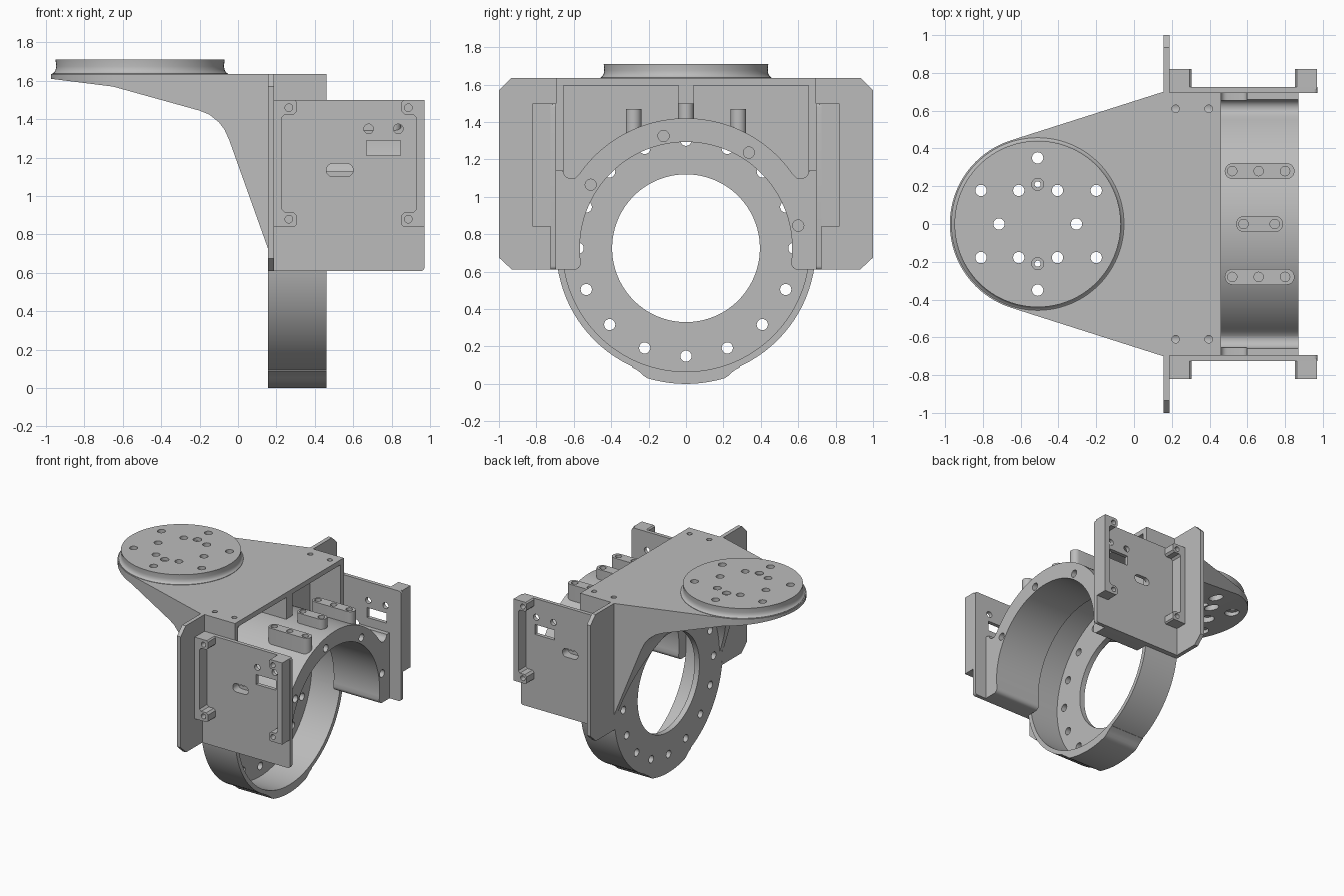
import bpy, bmesh, math
from mathutils import Vector

cube = bpy.data.objects.get("Cube")
if cube:
    bpy.data.objects.remove(cube, do_unlink=True)

grey = bpy.data.materials.new("machined_grey")
grey.use_nodes = True
grey.diffuse_color = (0.5, 0.5, 0.5, 1)
grey.node_tree.nodes["Principled BSDF"].inputs["Base Color"].default_value = (0.5, 0.5, 0.5, 1)

AXIS_Z = 0.725          # height of the bore axis
DISC_X = -0.51          # centre of the round mounting pad
PLACE = {"x": lambda u, v, w: (w, u, v),
         "y": lambda u, v, w: (u, w, v),
         "z": lambda u, v, w: (u, v, w)}


def finish(name, bm):
    bmesh.ops.recalc_face_normals(bm, faces=bm.faces)
    mesh = bpy.data.meshes.new(name)
    bm.to_mesh(mesh)
    bm.free()
    mesh.materials.append(grey)
    obj = bpy.data.objects.new(name, mesh)
    bpy.context.collection.objects.link(obj)
    return obj


def prism(name, axis, pts, a, b):
    """Extrude a 2D outline along an axis from a to b."""
    bm = bmesh.new()
    low = bm.faces.new([bm.verts.new(PLACE[axis](u, v, a)) for u, v in pts])
    ext = bmesh.ops.extrude_face_region(bm, geom=[low])["geom"]
    move = Vector(PLACE[axis](0, 0, b - a))
    bmesh.ops.translate(bm, vec=move, verts=[e for e in ext if isinstance(e, bmesh.types.BMVert)])
    return finish(name, bm)


def arc(cu, cv, r, start, end, n=24):
    return [(cu + r * math.cos(t), cv + r * math.sin(t))
            for t in (math.radians(start + (end - start) * i / n) for i in range(n + 1))]


def rod(name, axis, u, v, r, a, b, n=20):
    return prism(name, axis, arc(u, v, r, 0, 360, n)[:-1], a, b)


def box(name, x, y, z):
    return prism(name, "z", [(x[0], y[0]), (x[1], y[0]), (x[1], y[1]), (x[0], y[1])], *z)


def slot(name, axis, u0, u1, v, r, a, b):
    return prism(name, axis, arc(u1 - r, v, r, -90, 90, 10) + arc(u0 + r, v, r, 90, 270, 10), a, b)


def boolean(obj, tools, op="DIFFERENCE"):
    """Apply each tool to the object, then discard the tools."""
    for tool in tools:
        tool.hide_render = True
        mod = obj.modifiers.new("cut", "BOOLEAN")
        mod.operation, mod.solver, mod.object = op, "EXACT", tool
    deps = bpy.context.evaluated_depsgraph_get()
    mesh = bpy.data.meshes.new_from_object(obj.evaluated_get(deps))
    obj.modifiers.clear()
    obj.data = mesh
    for tool in tools:
        bpy.data.objects.remove(tool, do_unlink=True)
    return obj


def mirrored(pts):
    return pts + [(-u, v) for u, v in reversed(pts)]


# Lower ring with its drilled flange
ring = rod("lower_ring", "x", 0, AXIS_Z, 0.694, 0.156, 0.46, 96)
boolean(ring, [rod("cut", "x", 0, AXIS_Z, 0.66, 0.2, 0.6, 96),
               rod("cut", "x", 0, AXIS_Z, 0.395, 0, 0.6, 96)]
        + [rod("cut", "x", u, v, 0.03, 0, 0.6) for u, v in arc(0, AXIS_Z, 0.577, 0, 360, 16)[:-1]])

# Pad under the ring, blended into it at both ends
blend = arc(0, AXIS_Z, 0.725, -90, -73.5, 10) + [(0.225, 0.042), (0.242, 0.058), (0.262, 0.073), (0.29, 0.089)]
prism("bottom_pad", "x", [(-u, v) for u, v in reversed(blend[1:])] + blend
      + arc(0, AXIS_Z, 0.675, -66, -114), 0.156, 0.46)

# Upper half shell with a wider chamber behind it and blind holes in its end face
side = [(0.7, 0.61), (0.7, 1.14), (0.658, 1.14)] + arc(0.612, 1.143, 0.046, -10, -115, 10)
outer = side + arc(0, AXIS_Z, 0.695, 35, 145, 48) + [(-u, v) for u, v in reversed(side)]
foot = arc(0.598, 0.645, 0.035, 180, 270, 6)[1:]
inner = [(-u, v) for u, v in reversed(foot)] + arc(0, AXIS_Z, 0.568, 188, -8, 64) + foot
shell = prism("upper_shell", "x", outer + inner, 0.195, 0.87)
boolean(shell, [rod("cut", "x", 0, AXIS_Z, 0.66, 0.1, 0.46, 96)]
        + [rod("cut", "x", *arc(0, AXIS_Z, 0.612, t, t, 1)[0], 0.03, 0.8, 0.95)
           for t in (11.4, 56.7, 101.3, 146.3)]
        + [slot("cut", "y", 0.46, 0.6, 1.135, 0.034, s * 0.655, s * 0.8) for s in (-1, 1)])

# Bosses along the top of the shell
for name, y, x0, x1, top, holes in (
        ("front_boss", -0.28, 0.48, 0.85, 1.47, (0.52, 0.66, 0.8)),
        ("middle_boss", 0, 0.54, 0.79, 1.5, (0.58, 0.745)),
        ("back_boss", 0.28, 0.48, 0.85, 1.47, (0.52, 0.66, 0.8))):
    boss = slot(name, "z", x0, x1, y, 0.042, 1.32, top)
    boolean(boss, [rod("cut", "z", x, y, 0.025, top - 0.07, 1.6) for x in holes])

# Wing plate with chamfered corners, open around the bore
wing = prism("wing_plate", "x", mirrored(
    [(0.93, 0.61), (1, 0.675), (1, 1.57), (0.935, 1.635)]), 0.155, 0.187)
boolean(wing, [rod("cut", "x", 0, AXIS_Z, 0.685, 0, 0.5, 96)])

# Hollow box between the wing plate and the shell
roof = box("box_roof", (0.16, 0.46), (-0.695, 0.695), (1.595, 1.635))
boolean(roof, [rod("cut", "z", x, y, 0.02, 1.5, 1.7) for x in (0.22, 0.395) for y in (-0.61, 0.61)])
box("centre_rib", (0.16, 0.46), (-0.04, 0.04), (1.39, 1.6))
for s, name in ((-1, "front"), (1, "back")):
    box(name + "_box_wall", (0.16, 0.46), sorted((s * 0.655, s * 0.695)), (1.0, 1.6))

# Cantilever arm: plan outline crossed with the side profile
edge = [(0.165, 0.703)] + arc(DISC_X, 0, 0.465, 107.5, 252.5, 48) + [(0.165, -0.703)]
arm = prism("arm", "z", edge, 0.6, 1.635)
profile = [(-1.1, 1.7), (-1.1, 1.59), (-0.97, 1.61), (-0.65, 1.57), (-0.2, 1.445),
           (-0.15, 1.425), (-0.1, 1.385), (-0.07, 1.345), (-0.045, 1.29),
           (0.155, 0.73), (0.3, 0.73), (0.3, 1.7)]
boolean(arm, [prism("cut", "y", profile, -0.9, 0.9)], "INTERSECT")
boolean(arm, [rod("cut", "x", 0, AXIS_Z, 0.65, -1, 0.5, 96)])

# Round mounting pad with a flared foot
bm = bmesh.new()
rim = [(0, 1.625), (0.457, 1.625), (0.457, 1.638), (0.447, 1.645), (0.44, 1.657),
       (0.437, 1.675), (0.44, 1.71), (0, 1.71)]
verts = [bm.verts.new((DISC_X + r, 0, z)) for r, z in rim]
edges = [bm.edges.new(pair) for pair in zip(verts, verts[1:])]
bmesh.ops.spin(bm, geom=verts + edges, cent=(DISC_X, 0, 0), axis=(0, 0, 1),
               angle=math.tau, steps=96, use_duplicate=False)
bmesh.ops.remove_doubles(bm, verts=bm.verts, dist=0.0005)
pad = finish("mounting_pad", bm)

# Through holes in the pad, with wider bores from below in the arm
spots = [(-0.715, 0), (-0.305, 0)]
for s in (-1, 1):
    spots += [(DISC_X, s * 0.35)] + [(x, s * 0.178) for x in (-0.81, -0.61, -0.405, -0.2)]
screws = [(DISC_X, -0.21), (DISC_X, 0.21)]
boolean(pad, [rod("cut", "z", x, y, 0.03, 1.5, 1.8) for x, y in spots]
        + [rod("cut", "z", x, y, 0.016, 1.5, 1.8) for x, y in screws]
        + [rod("cut", "z", x, y, 0.032, 1.685, 1.8) for x, y in screws])
boolean(arm, [rod("cut", "z", x, y, 0.055, 1.2, 1.7) for x, y in spots]
        + [rod("cut", "z", x, y, 0.03, 1.2, 1.7) for x, y in screws])

# Side plates with their windows and C shaped rails
rail = [(0.187, 0.84), (0.295, 0.84), (0.305, 0.85), (0.305, 0.9), (0.29, 0.915),
        (0.245, 0.915), (0.23, 0.93)]
rail = rail + [(x, 2.34 - z) for x, z in reversed(rail)]
plate = [(0.18, 0.61)] + arc(0.952, 0.63, 0.02, -90, 0, 5) + arc(0.952, 1.48, 0.02, 0, 90, 5) + [(0.18, 1.5)]
for s, name in ((-1, "front"), (1, "back")):
    panel = prism(name + "_side_plate", "y", plate, s * 0.694, s * 0.724)
    window = [(0.67, 1.21), (0.845, 1.21), (0.845, 1.29), (0.67, 1.29)]
    boolean(panel, [prism("cut", "y", window, s * 0.6, s * 0.8),
                    slot("cut", "y", 0.46, 0.6, 1.135, 0.034, s * 0.6, s * 0.8)]
            + [rod("cut", "y", x, 1.35, 0.025, s * 0.6, s * 0.8) for x in (0.68, 0.835)])
    for end, flip in (("inner", False), ("outer", True)):
        pts = [(1.157 - x, z) if flip else (x, z) for x, z in rail]
        bar = prism(f"{name}_{end}_rail", "y", pts, s * 0.715, s * 0.82)
        x = 0.887 if flip else 0.265
        boolean(bar, [rod("cut", "y", x, z, 0.02, s * 0.74, s * 0.9) for z in (0.88, 1.46)])

# Smooth curved faces, keep machined edges sharp
bpy.context.view_layer.update()
for obj in [o for o in bpy.context.scene.objects if o.type == "MESH"]:
    bpy.ops.object.select_all(action="DESELECT")
    obj.select_set(True)
    bpy.context.view_layer.objects.active = obj
    bpy.ops.object.shade_smooth_by_angle(angle=math.radians(25))
